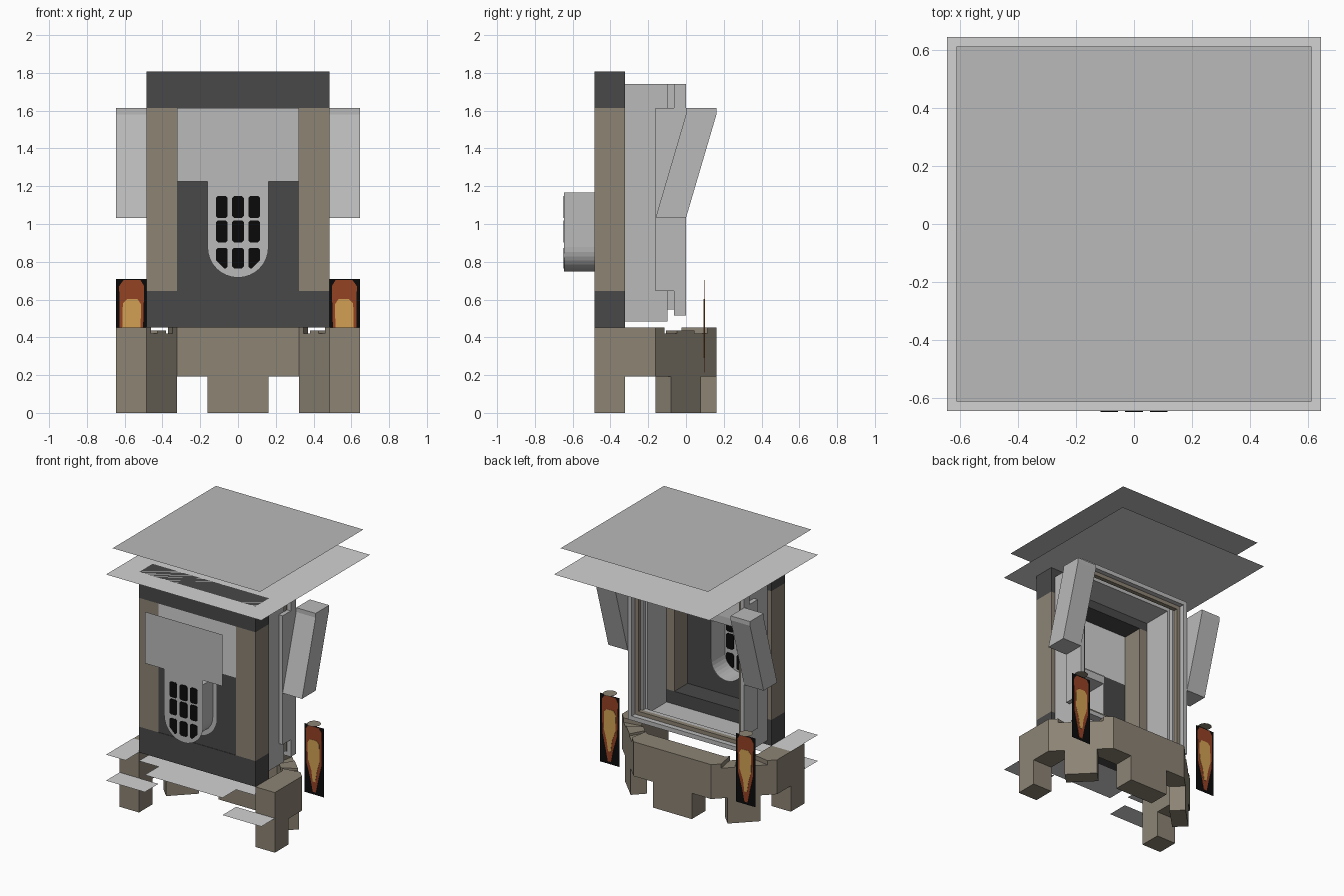
import bpy, bmesh, math
from mathutils import Vector

if "Cube" in bpy.data.objects:
    bpy.data.objects.remove(bpy.data.objects["Cube"])

U = 2 / 62  # modelling grid step


def material(name, r, g, b):
    m = bpy.data.materials.new(name)
    lin = [((c / 255 + 0.055) / 1.055) ** 2.4 if c > 10 else c / 255 / 12.92 for c in (r, g, b)]
    m.diffuse_color = (*lin, 1)
    m.use_nodes = True
    m.node_tree.nodes["Principled BSDF"].inputs["Base Color"].default_value = m.diffuse_color
    return m


TAN = material("tan_stone", 140, 131, 116)
DARK = material("charcoal", 72, 72, 72)
MID = material("mid_grey", 186, 186, 186)
LIGHT = material("light_grey", 210, 210, 210)
BLACK = material("black", 10, 10, 10)
RUST = material("rust_flame", 148, 66, 36)
GOLD = material("gold_flame", 210, 160, 84)

AXES = {"x": lambda a, b, d: (d, a, b), "y": lambda a, b, d: (a, d, b), "z": lambda a, b, d: (a, b, d)}
FACING = {"x": Vector((1, 0, 0)), "y": Vector((0, -1, 0)), "z": Vector((0, 0, 1))}


def prisms(name, parts, mat):
    """Each part: (outline points, low, high, axis). Equal low and high gives a flat sheet."""
    bm = bmesh.new()
    for pts, lo, hi, axis in parts:
        f = AXES[axis]
        base = [bm.verts.new(Vector(f(a, b, lo)) * U) for a, b in pts]
        face = bm.faces.new(base)
        if lo == hi:
            face.normal_update()
            if face.normal.dot(FACING[axis]) < 0:
                face.normal_flip()
            continue
        top = [bm.verts.new(Vector(f(a, b, hi)) * U) for a, b in pts]
        faces = [face, bm.faces.new(top[::-1])]
        n = len(pts)
        for i in range(n):
            j = (i + 1) % n
            faces.append(bm.faces.new((base[j], base[i], top[i], top[j])))
        bmesh.ops.recalc_face_normals(bm, faces=faces)
    me = bpy.data.meshes.new(name)
    bm.to_mesh(me)
    bm.free()
    me.materials.append(mat)
    ob = bpy.data.objects.new(name, me)
    bpy.context.collection.objects.link(ob)
    return ob


def rect(a0, a1, b0, b1):
    return [(a0, b0), (a1, b0), (a1, b1), (a0, b1)]


def box(x0, x1, y0, y1, z0, z1):
    return (rect(x0, x1, y0, y1), z0, z1, "z")


def flip(pts, s):
    return [(a * s, b) for a, b in pts]


def span(s, a, b):
    return sorted((s * a, s * b))


def arc(r, n=16):
    """Lower half circle from left to right around the grate centre."""
    return [(-r * math.cos(math.pi * i / n), 27.2 - r * math.sin(math.pi * i / n)) for i in range(n + 1)]


def ring(w, t, z0, z1, y0, y1):
    return [box(-w, -w + t, y0, y1, z0, z1), box(w - t, w, y0, y1, z0, z1),
            box(-w + t, w - t, y0, y1, z0, z0 + t), box(-w + t, w - t, y0, y1, z1 - t, z1)]


# Roof sheets
prisms("upper_roof_sheet", [(rect(-19, 19, -19, 19), 62, 62, "z")], MID)
prisms("lower_roof_sheet", [(rect(-20, 20, -20, 20), 56, 56, "z")], LIGHT)

# Front frame
prisms("front_crossbars", [box(-15, 15, -15, -10, 50, 56), box(-15, 15, -15, -10, 14, 20)], DARK)
prisms("front_columns", [box(-15, -10, -15, -10, 20, 50), box(10, 15, -15, -10, 20, 50)], TAN)
prisms("upper_front_panel", [(rect(-10, 10, 38, 50), -14.9, -14.9, "y")], LIGHT)
prisms("lower_front_panel",
       [([(-10, 20), (-10, 38), (-4, 38)] + arc(4) + [(4, 38), (10, 38), (10, 20)], -14.9, -14.9, "y")], DARK)

# Projecting grate: face sheet, rear rim and the tube joining them
prisms("grate_face", [([(-10, 50), (-10, 38), (-5, 38)] + arc(5) + [(5, 38), (10, 38), (10, 50)],
                       -20, -20, "y")], MID)
prisms("grate_rim", [([(-5, 38)] + arc(5) + [(5, 38), (4, 38)] + arc(4)[::-1] + [(-4, 38)], -15, -15, "y"),
                     (rect(-4, 4, 36.2, 38), -15, -15, "y")], MID)
path = [(-4, 36.2)] + arc(4) + [(4, 36.2)]
bm = bmesh.new()
loops = [[bm.verts.new(Vector((x, y, z)) * U) for x, z in path] for y in (-20, -15)]
for i in range(len(path)):
    j = (i + 1) % len(path)
    bm.faces.new((loops[0][i], loops[0][j], loops[1][j], loops[1][i]))
bmesh.ops.recalc_face_normals(bm, faces=bm.faces)
tube_mesh = bpy.data.meshes.new("grate_tube")
bm.to_mesh(tube_mesh)
bm.free()
tube_mesh.materials.append(MID)
bpy.context.collection.objects.link(bpy.data.objects.new("grate_tube", tube_mesh))

# Grate openings, with the lower outer corners trimmed to the curve
holes = []
for z0, z1 in ((23.7, 27.1), (28, 31.6), (32, 35.6)):
    for cx in (-2.65, 0, 2.65):
        w, c = 0.95, 0.3
        cl = 1.3 if z0 < 24 and cx < 0 else c
        cr = 1.3 if z0 < 24 and cx > 0 else c
        holes.append(([(cx - w + cl, z0), (cx + w - cr, z0), (cx + w, z0 + cr), (cx + w, z1 - c),
                       (cx + w - c, z1), (cx - w + c, z1), (cx - w, z1 - c), (cx - w, z0 + cl)],
                      -20.1, -19.9, "y"))
prisms("grate_openings", holes, BLACK)

# Rear door casing: nested frames
prisms("casing_frame", ring(14, 2, 15, 54, -10, -3), MID)
prisms("casing_groove", ring(13.5, 1, 17, 54, -3, -2), MID)
prisms("rear_frame", ring(15, 1, 16, 54, -2, 0), MID)
prisms("inner_trim", ring(13.9, 0.9, 17.1, 52.9, -2, -1), TAN)

for s, side in ((1, "right"), (-1, "left")):
    # Side pad and slanted wing
    prisms(side + "_side_pad", [box(*span(s, 14, 15), -5, 0, 20, 50)], MID)
    wing = [(-5, 32), (0, 32), (5, 49), (5, 50), (0, 50), (0, 49)]
    prisms(side + "_wing", [(wing, *span(s, 15, 20), "x")], MID)

    # Base: front leg, side arm, diagonal wall with battlements, diagonal foot
    prisms(side + "_front_leg", [box(*span(s, 15, 20), -15, -10, 0, 14)], TAN)
    prisms(side + "_side_arm", [box(*span(s, 15, 20), -10, -5, 6, 14)], TAN)

    def strip(t0, t1):
        lerp = lambda p, q, t: (p[0] + (q[0] - p[0]) * t, p[1] + (q[1] - p[1]) * t)
        o0, o1, i0, i1 = (20, -5), (10, 5), (15, -5), (10, 0)
        return flip([lerp(o0, o1, t0), lerp(o0, o1, t1), lerp(i0, i1, t1), lerp(i0, i1, t0)], s)

    prisms(side + "_diagonal_wall", [(strip(0, 1), 6, 13, "z"), (strip(0, 0.15), 13, 14, "z"),
                                     (strip(0.35, 0.64), 13, 13.5, "z"), (strip(0.85, 1), 13, 14, "z")], TAN)
    foot = [(17.5, -2.5), (12.5, 2.5), (10, 0), (15, -5)]
    prisms(side + "_diagonal_foot", [(flip(foot, s), 0, 6, "z")], TAN)

    # Flame plate: black card with rust and gold shapes on both faces
    prisms(side + "_flame_card", [(rect(*span(s, 15, 20), 6, 22), 3, 3, "y")], BLACK)
    rust = [(17.2, 6.6), (18, 6.6), (18.6, 9.5), (19.4, 13), (19.5, 20.8), (18.8, 21.8),
            (16, 21.8), (15.4, 20.8), (15.6, 13), (16.6, 9.5)]
    gold = [(17.2, 9), (17.9, 9), (18.3, 11.5), (19, 14), (18.9, 18), (18.2, 18.7),
            (16.5, 18.7), (15.9, 17.8), (16, 14), (16.9, 11.5)]
    prisms(side + "_flame_outer", [(flip(rust, s), 2.93, 3.07, "y")], RUST)
    prisms(side + "_flame_inner", [(flip(gold, s), 2.87, 3.13, "y")], GOLD)
    disc = [(s * 17.5 + 1.5 * math.cos(math.tau * i / 16), 3 + 1.5 * math.sin(math.tau * i / 16))
            for i in range(16)]
    prisms(side + "_flame_cap", [(disc, 22.5, 22.5, "z")], TAN)

    # Thin tread in front of the leg
    prisms(side + "_tread", [(rect(*span(s, 10, 20), -20, -15), 8, 8, "z")], LIGHT)

# Rear wall of the base and its centre foot
prisms("rear_wall", [box(-10, 10, 0, 5, 6, 14)], TAN)
prisms("rear_foot", [box(-5, 5, 0, 5, 0, 6)], TAN)

# Remaining thin sheets around the front step
prisms("middle_tread", [(rect(-10, 10, -20, -15), 12, 12, "z")], LIGHT)
prisms("step_sheet", [(rect(-15, 15, -15, -10), 12, 12, "z")], LIGHT)
prisms("left_step_sheet", [(rect(-20, -15, -20, -10), 14.05, 14.05, "z")], LIGHT)
